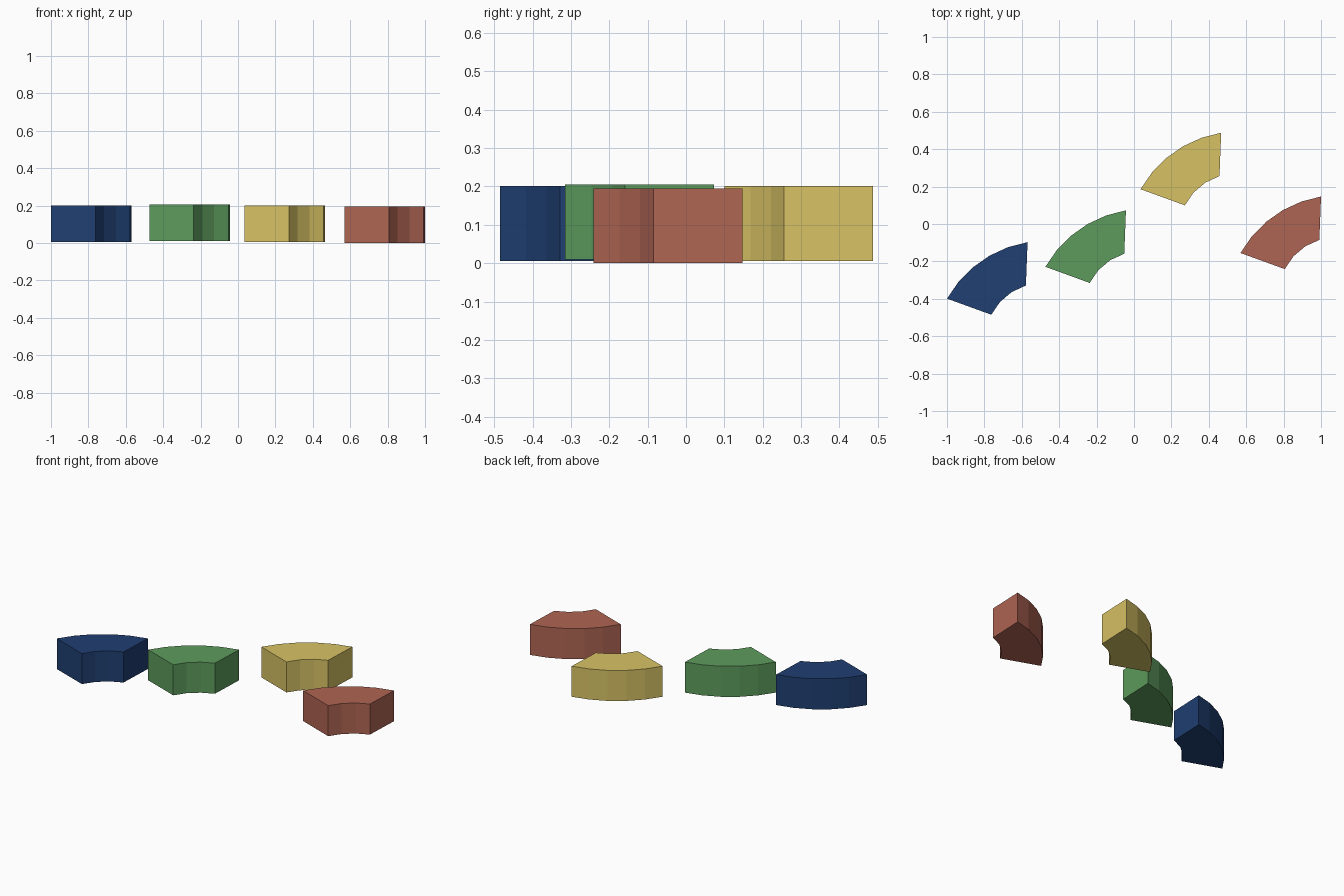
import bpy, bmesh
from math import asin, sin, cos, atan2, hypot
from mathutils import Vector

if "Cube" in bpy.data.objects:
    bpy.data.objects.remove(bpy.data.objects["Cube"])

H = 0.195


def arc(a, b, sag, n):
    """Points from a to b along a circular arc bulging up-left by sag."""
    a, b = Vector(a), Vector(b)
    c = (b - a).length
    r = c * c / (8 * sag) + sag / 2
    u = (b - a).normalized()
    v = Vector((-u.y, u.x))
    centre = (a + b) / 2 + v * (sag - r)
    half = asin(c / 2 / r)
    return [centre + r * (u * sin(t) + v * cos(t))
            for t in [half * (2 * i / n - 1) for i in range(n + 1)]]


# Ring-sector profile, relative to its bounding-box left and outer-left corner
OUTER = arc((0, 0), (0.431, 0.302), 0.060, 5)
INNER = arc((0.237, -0.086), (0.422, 0.070), 0.025, 3)
PROFILE = OUTER + INNER[::-1]


def wedge(name, x, y, z, colour):
    """Curved block: extruded ring sector."""
    bm = bmesh.new()
    base = bm.faces.new([bm.verts.new((p.x + x, p.y + y, z)) for p in PROFILE])
    top = bmesh.ops.extrude_face_region(bm, geom=[base], use_keep_orig=True)
    verts = [e for e in top["geom"] if isinstance(e, bmesh.types.BMVert)]
    bmesh.ops.translate(bm, verts=verts, vec=(0, 0, H))
    bmesh.ops.recalc_face_normals(bm, faces=bm.faces)
    mesh = bpy.data.meshes.new(name)
    bm.to_mesh(mesh)
    bm.free()
    obj = bpy.data.objects.new(name, mesh)
    bpy.context.collection.objects.link(obj)
    mat = bpy.data.materials.new(name + "_paint")
    mat.diffuse_color = (*colour, 1)
    mat.use_nodes = True
    mat.node_tree.nodes["Principled BSDF"].inputs["Base Color"].default_value = mat.diffuse_color
    mesh.materials.append(mat)


# Four scattered curved blocks
wedge("blue_block", -1.0, -0.399, 0.006, (0.014, 0.05, 0.17))
wedge("green_block", -0.474, -0.229, 0.010, (0.11, 0.33, 0.11))
wedge("yellow_block", 0.035, 0.186, 0.006, (0.68, 0.54, 0.13))
wedge("red_block", 0.569, -0.155, 0.0, (0.43, 0.13, 0.087))
